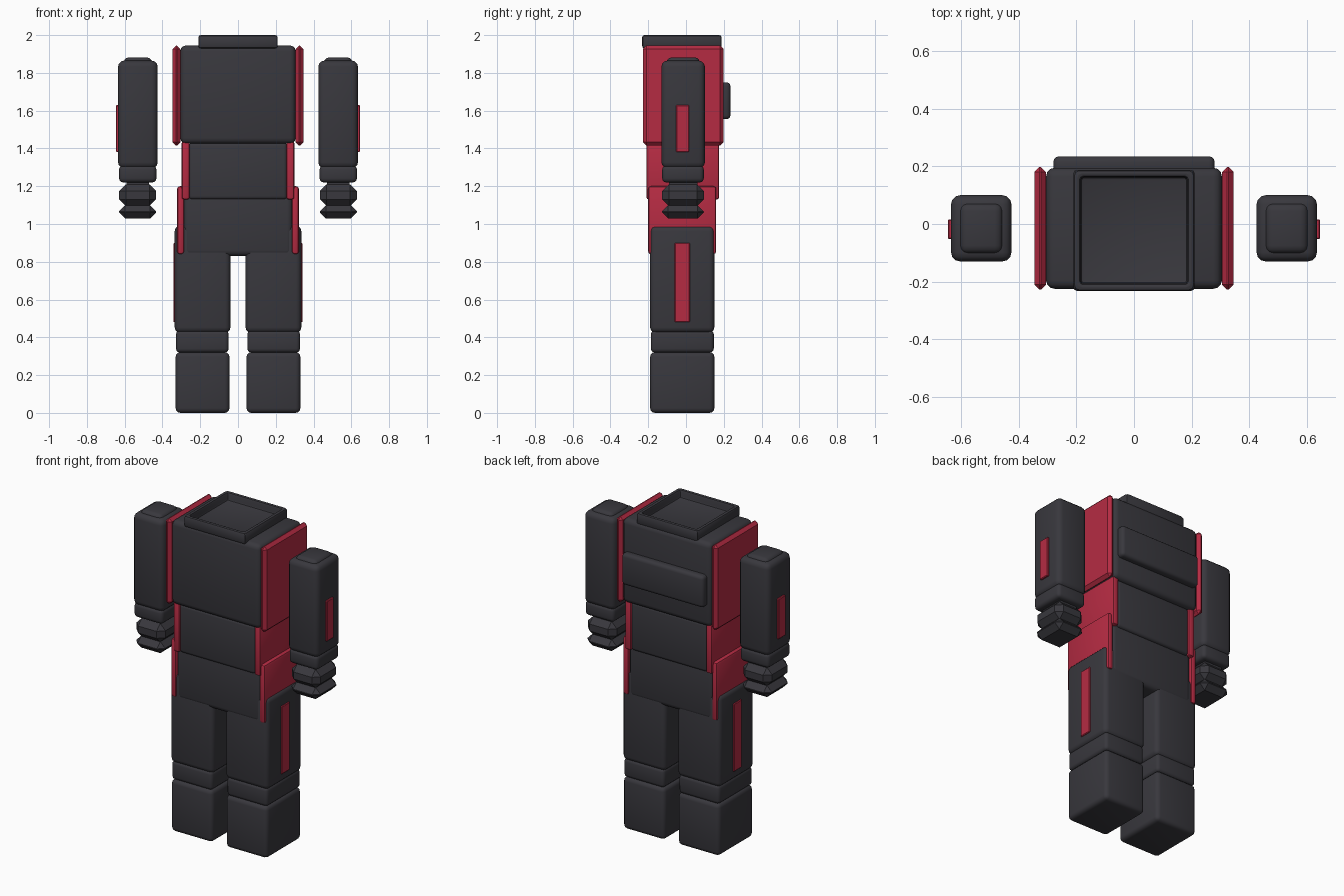
import bpy, bmesh
from mathutils import Vector

if "Cube" in bpy.data.objects:
    bpy.data.objects.remove(bpy.data.objects["Cube"])


def material(name, rgb):
    m = bpy.data.materials.new(name)
    m.diffuse_color = (*rgb, 1.0)
    m.use_nodes = True
    m.node_tree.nodes["Principled BSDF"].inputs["Base Color"].default_value = m.diffuse_color
    return m


CHARCOAL = material("charcoal", (0.040, 0.039, 0.047))
RED = material("crimson", (0.46, 0.024, 0.055))


def box(name, x, y, z, mat=CHARCOAL, bevel=0.025, segments=3, recess=None):
    """Rounded box from (min, max) ranges; recess = (rim width, depth) hollows the top."""
    lo, hi = Vector((x[0], y[0], z[0])), Vector((x[1], y[1], z[1]))
    bm = bmesh.new()
    bmesh.ops.create_cube(bm, size=1)
    for v in bm.verts:
        v.co = Vector((lo[i] + (v.co[i] + 0.5) * (hi[i] - lo[i]) for i in range(3)))
    if recess:
        bm.normal_update()
        top = max(bm.faces, key=lambda f: f.calc_center_median().z)
        bmesh.ops.inset_region(bm, faces=[top], thickness=recess[0])
        ext = bmesh.ops.extrude_face_region(bm, geom=[top])
        floor_verts = [g for g in ext["geom"] if isinstance(g, bmesh.types.BMVert)]
        bmesh.ops.translate(bm, verts=floor_verts, vec=(0, 0, -recess[1]))
        if top.is_valid:
            bmesh.ops.delete(bm, geom=[top], context='FACES')
        bmesh.ops.recalc_face_normals(bm, faces=bm.faces)
    if bevel:
        bmesh.ops.bevel(bm, geom=bm.edges[:], offset=bevel, segments=segments,
                        profile=0.5, affect='EDGES', clamp_overlap=True)
    me = bpy.data.meshes.new(name)
    bm.to_mesh(me)
    bm.free()
    me.materials.append(mat)
    ob = bpy.data.objects.new(name, me)
    bpy.context.collection.objects.link(ob)
    return ob


def pair(name, x, y, z, **kw):
    """The same box on the right and the left side."""
    box(name + "_right", x, y, z, **kw)
    box(name + "_left", (-x[1], -x[0]), y, z, **kw)


# torso
box("chest", (-0.305, 0.305), (-0.225, 0.195), (1.425, 1.945), bevel=0.03)
box("collar", (-0.21, 0.21), (-0.232, 0.188), (1.93, 2.0), bevel=0.012, segments=2,
    recess=(0.035, 0.05))
box("back_plate", (-0.28, 0.28), (0.17, 0.235), (1.555, 1.75), bevel=0.02)
box("abdomen", (-0.26, 0.26), (-0.205, 0.17), (1.13, 1.43), bevel=0.018)
box("pelvis", (-0.29, 0.29), (-0.193, 0.153), (0.83, 1.2), bevel=0.03)

# red side panels
pair("chest_panel", (0.305, 0.346), (-0.228, 0.198), (1.415, 1.945),
     mat=RED, bevel=0.018, segments=1)
pair("waist_panel", (0.256, 0.298), (-0.21, 0.175), (1.13, 1.44),
     mat=RED, bevel=0.012, segments=2)
pair("hip_panel", (0.285, 0.322), (-0.2, 0.16), (0.84, 1.2),
     mat=RED, bevel=0.014, segments=2)

# legs
pair("thigh", (0.04, 0.335), (-0.19, 0.15), (0.425, 0.99), bevel=0.028)
pair("knee", (0.05, 0.328), (-0.186, 0.147), (0.32, 0.436), bevel=0.02)
pair("foot", (0.045, 0.33), (-0.19, 0.15), (0.0, 0.322), bevel=0.025)
pair("thigh_stripe", (0.32, 0.342), (-0.06, 0.02), (0.48, 0.9),
     mat=RED, bevel=0.004, segments=1)

# arms
pair("arm", (0.425, 0.635), (-0.13, 0.1), (1.295, 1.865), bevel=0.032)
pair("shoulder_cap", (0.455, 0.605), (-0.103, 0.073), (1.82, 1.882), bevel=0.028)
pair("wrist", (0.432, 0.63), (-0.126, 0.094), (1.22, 1.31), bevel=0.022)
pair("hand", (0.433, 0.63), (-0.127, 0.094), (1.095, 1.21), bevel=0.036, segments=1)
pair("fingers", (0.433, 0.63), (-0.127, 0.094), (1.028, 1.1), bevel=0.033, segments=1)
pair("hand_core", (0.47, 0.59), (-0.09, 0.06), (1.05, 1.26), bevel=0)
pair("arm_stripe", (0.62, 0.646), (-0.052, 0.016), (1.38, 1.63),
     mat=RED, bevel=0.004, segments=1)

# smooth the rounded edges, keep the chamfers crisp
for ob in bpy.context.collection.objects:
    ob.select_set(True)
    bpy.context.view_layer.objects.active = ob
bpy.ops.object.shade_smooth_by_angle(angle=0.61)
